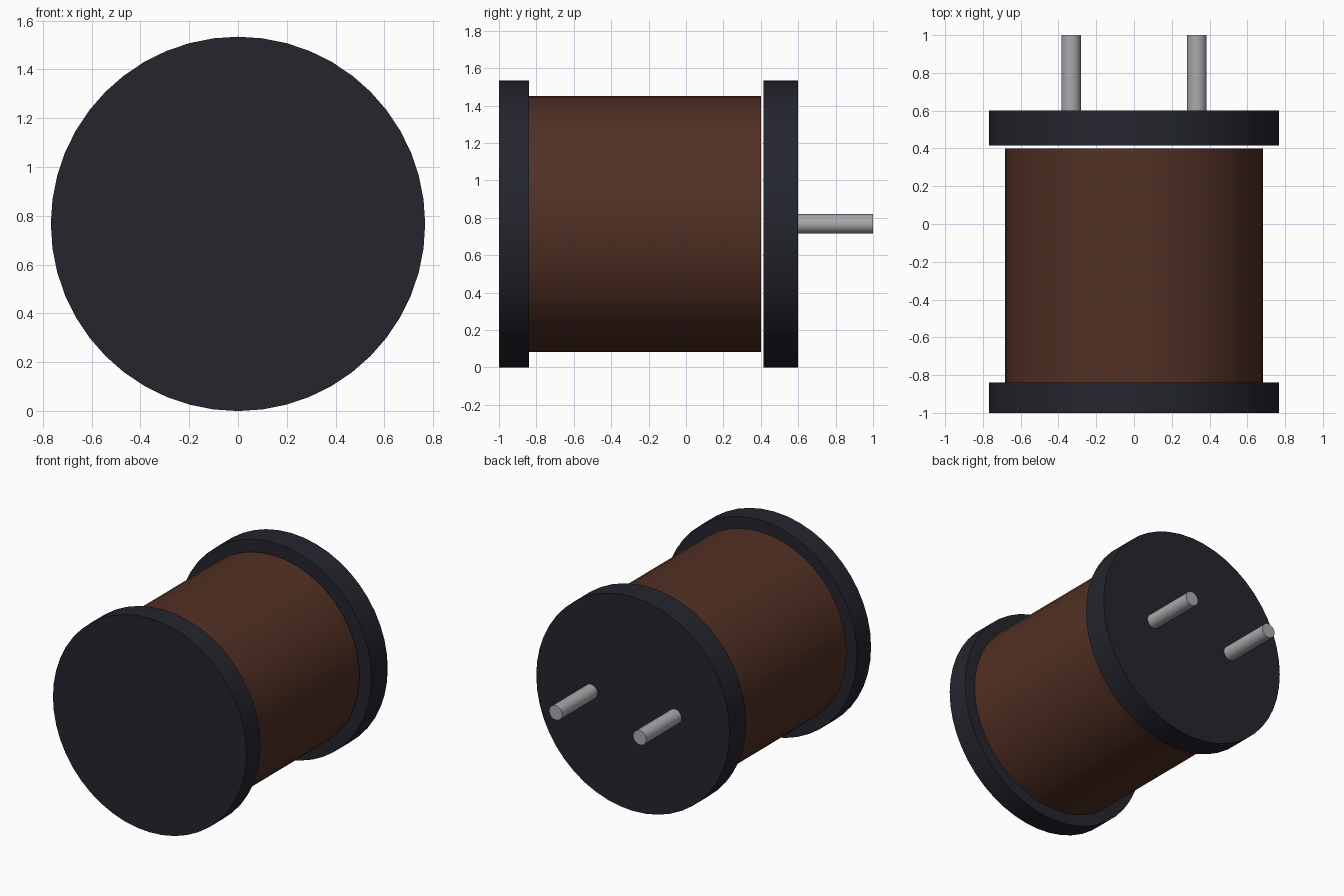
import bpy
import math
from mathutils import Vector

default = bpy.data.objects.get("Cube")
if default:
    bpy.data.objects.remove(default, do_unlink=True)


def material(name, color):
    mat = bpy.data.materials.new(name)
    mat.use_nodes = True
    mat.diffuse_color = (*color, 1)
    mat.node_tree.nodes["Principled BSDF"].inputs["Base Color"].default_value = (*color, 1)
    return mat


def cylinder(name, radius, y_start, y_end, mat, x=0, sides=48):
    """Closed cylinder lying along y on the shared centre height."""
    bpy.ops.mesh.primitive_cylinder_add(
        vertices=sides, radius=radius, depth=y_end - y_start,
        location=Vector((x, (y_start + y_end) / 2, CENTRE)),
        rotation=(math.pi / 2, 0, 0))
    obj = bpy.context.object
    obj.name = name
    obj.data.materials.append(mat)
    bpy.ops.object.shade_smooth_by_angle(angle=math.radians(30))
    return obj


CENTRE = 0.767
plastic = material("dark plastic", (0.018, 0.018, 0.027))
copper = material("brown winding", (0.085, 0.03, 0.018))
metal = material("grey metal", (0.4, 0.4, 0.42))

# End flanges of the bobbin
cylinder("front_flange", CENTRE, -1, -0.84, plastic)
cylinder("back_flange", CENTRE, 0.415, 0.6, plastic)

# Winding, stopping just short of the back flange
cylinder("coil_winding", 0.684, -0.84, 0.4, copper)

# Pair of terminal pins
for side, x in (("left", 0.333), ("right", -0.333)):
    cylinder(side + "_pin", 0.052, 0.6, 1, metal, x, 24)
